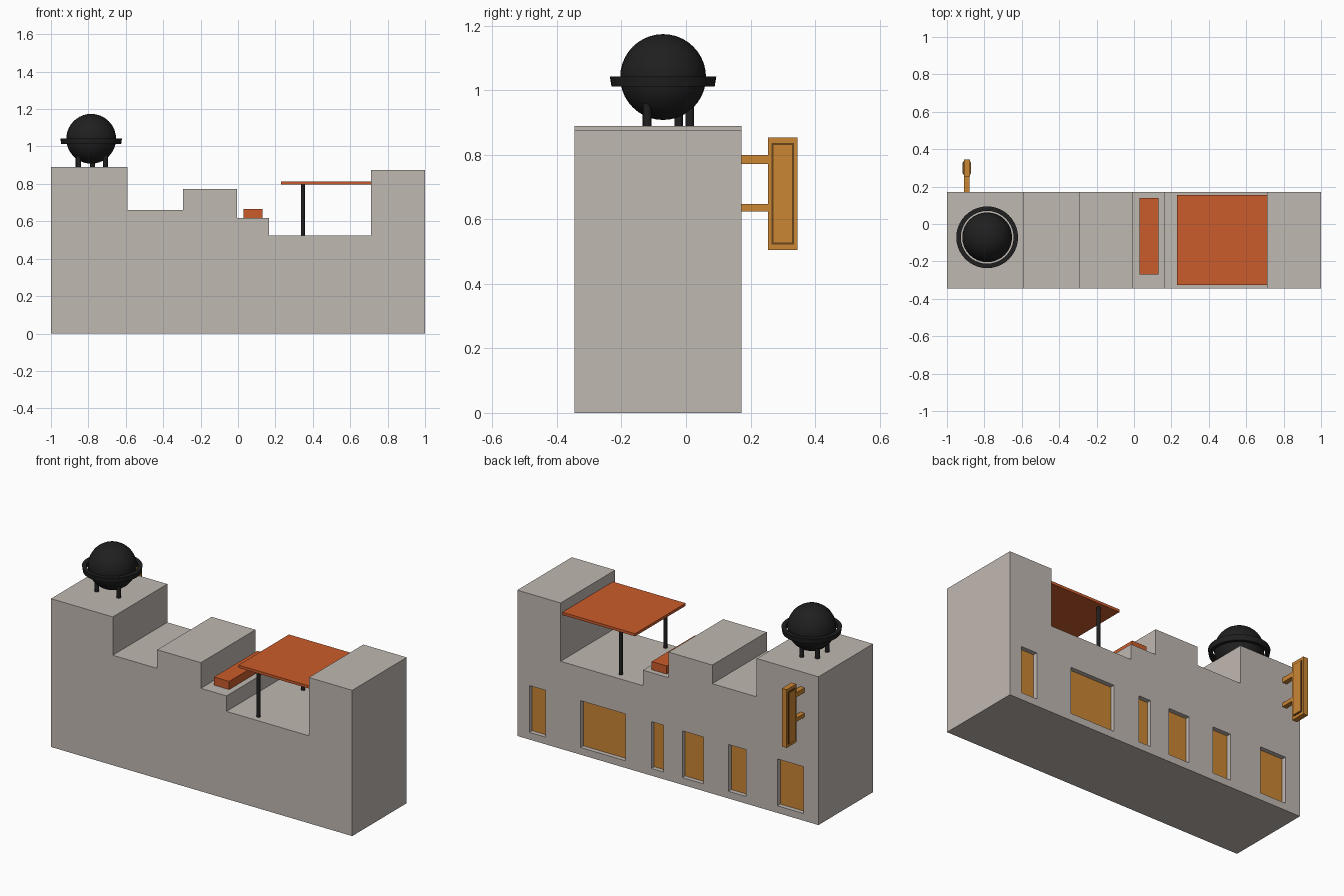
import bpy, bmesh, math
from mathutils import Vector, Matrix

old = bpy.data.objects.get("Cube")
if old:
    bpy.data.objects.remove(old, do_unlink=True)


def material(name, r, g, b):
    m = bpy.data.materials.new(name)
    m.use_nodes = True
    m.diffuse_color = (r, g, b, 1)
    bsdf = next(n for n in m.node_tree.nodes if n.type == 'BSDF_PRINCIPLED')
    bsdf.inputs["Base Color"].default_value = (r, g, b, 1)
    bsdf.inputs["Roughness"].default_value = 0.8
    return m


STONE = material("warm grey plaster", 0.53, 0.48, 0.445)
ORANGE = material("burnt orange", 0.6, 0.107, 0.025)
GOLD = material("golden ochre", 0.6, 0.238, 0.034)
BROWN = material("dark brown", 0.14, 0.06, 0.012)
BLACK = material("charcoal black", 0.014, 0.014, 0.014)


def finish(bm, name, mat, smooth=False):
    bmesh.ops.recalc_face_normals(bm, faces=bm.faces)
    mesh = bpy.data.meshes.new(name)
    bm.to_mesh(mesh)
    bm.free()
    mesh.materials.append(mat)
    ob = bpy.data.objects.new(name, mesh)
    bpy.context.collection.objects.link(ob)
    if smooth:
        bpy.ops.object.select_all(action='DESELECT')
        ob.select_set(True)
        bpy.context.view_layer.objects.active = ob
        bpy.ops.object.shade_smooth_by_angle(angle=math.radians(35))
    return ob


def add_box(bm, x, y, z):
    lo, hi = Vector((x[0], y[0], z[0])), Vector((x[1], y[1], z[1]))
    size = Matrix.Diagonal((*(hi - lo), 1))
    bmesh.ops.create_cube(bm, size=1, matrix=Matrix.Translation((lo + hi) / 2) @ size)


def box(name, mat, x, y, z):
    bm = bmesh.new()
    add_box(bm, x, y, z)
    return finish(bm, name, mat)


def post(name, x, y, z0, z1, radius):
    bm = bmesh.new()
    bmesh.ops.create_cone(bm, cap_ends=True, segments=16, radius1=radius, radius2=radius,
                          depth=z1 - z0, matrix=Matrix.Translation((x, y, (z0 + z1) / 2)))
    return finish(bm, name, BLACK, True)


# Stepped building: skyline profile pulled from front to back
FRONT, BACK = -0.345, 0.172
steps = [(-1, -0.59, 0.89), (-0.59, -0.295, 0.66), (-0.295, -0.005, 0.772),
         (-0.005, 0.165, 0.618), (0.165, 0.712, 0.525), (0.712, 1, 0.875)]
outline = [(-1, 0)]
for x0, x1, z in steps:
    outline += [(x0, z), (x1, z)]
outline.append((1, 0))
bm = bmesh.new()
face = bm.faces.new([bm.verts.new((x, FRONT, z)) for x, z in outline])
moved = bmesh.ops.extrude_face_region(bm, geom=[face])["geom"]
bmesh.ops.translate(bm, vec=(0, BACK - FRONT, 0),
                    verts=[g for g in moved if isinstance(g, bmesh.types.BMVert)])
building = finish(bm, "building", STONE)

# Window recesses in the back wall
windows = [(-0.9, -0.728), (-0.52, -0.402), (-0.236, -0.096),
           (0.03, 0.11), (0.282, 0.58), (0.814, 0.92)]
SILL, HEAD, DEPTH = 0.043, 0.324, 0.03
bm = bmesh.new()
for span in windows:
    add_box(bm, span, (BACK - DEPTH, BACK + 0.05), (SILL, HEAD))
cutter = finish(bm, "window_cutter", STONE)
cutter.hide_render = True
cut = building.modifiers.new("recesses", 'BOOLEAN')
cut.operation = 'DIFFERENCE'
cut.solver = 'EXACT'
cut.object = cutter
bpy.ops.object.select_all(action='DESELECT')
building.select_set(True)
bpy.context.view_layer.objects.active = building
bpy.ops.object.modifier_apply(modifier=cut.name)
bpy.data.objects.remove(cutter, do_unlink=True)

for i, span in enumerate(windows):
    box(f"window_pane_{i + 1}", GOLD, span,
        (BACK - DEPTH - 0.003, BACK - DEPTH + 0.003), (SILL, HEAD))

# Roof terrace: canopy, its posts and a bench
box("canopy", ORANGE, (0.23, 0.712), (-0.325, 0.155), (0.797, 0.813))
for side, y in (("front", -0.3), ("back", 0.122)):
    post(f"canopy_post_{side}", 0.347, y, 0.524, 0.8, 0.011)
box("bench", ORANGE, (0.03, 0.13), (-0.27, 0.14), (0.618, 0.667))

# Spherical tank with an equatorial ring and legs
tank = Vector((-0.785, -0.071, 1.041))
bm = bmesh.new()
bmesh.ops.create_uvsphere(bm, u_segments=32, v_segments=20, radius=0.133,
                          matrix=Matrix.Translation(tank))
finish(bm, "tank", BLACK, True)

bm = bmesh.new()
section = [(0.141, -0.029), (0.160, -0.029), (0.165, 0.002), (0.141, 0.002)]
loop = [bm.verts.new(tank + Vector((r, 0, z))) for r, z in section]
edges = [bm.edges.new((loop[i - 1], loop[i])) for i in range(4)]
bmesh.ops.spin(bm, geom=loop + edges, cent=tank, axis=(0, 0, 1),
               angle=math.tau, steps=40, use_duplicate=False)
bmesh.ops.remove_doubles(bm, verts=bm.verts, dist=0.0005)
finish(bm, "tank_ring", BLACK, True)

legs = [(-0.852, -0.122), (-0.708, -0.12), (-0.777, 0.012), (-0.857, -0.023)]
for i, (x, y) in enumerate(legs):
    post(f"tank_leg_{i + 1}", x, y, 0.889, 0.965, 0.013)

# Projecting sign on the back wall
SX = -0.894
for level, z in (("lower", (0.624, 0.647)), ("upper", (0.772, 0.8))):
    box(f"sign_bracket_{level}", GOLD, (SX - 0.014, SX + 0.014), (BACK - 0.005, 0.26), z)
box("sign_board", GOLD, (SX - 0.016, SX + 0.016), (0.254, 0.345), (0.505, 0.854))
box("sign_border", BROWN, (SX - 0.019, SX + 0.019), (0.265, 0.334), (0.522, 0.836))
box("sign_panel", GOLD, (SX - 0.022, SX + 0.022), (0.271, 0.328), (0.528, 0.83))
